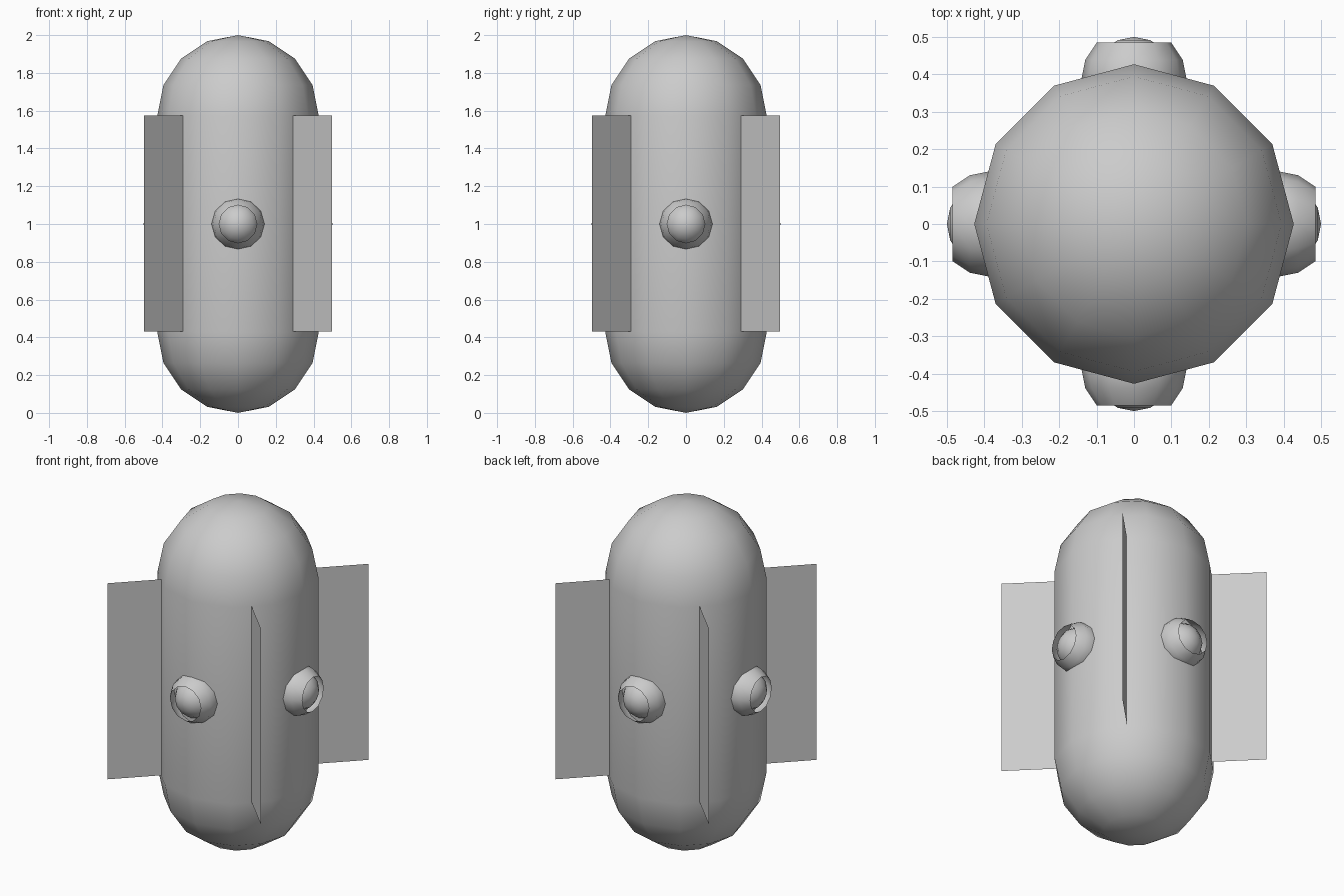
import bpy, math
from mathutils import Matrix

if "Cube" in bpy.data.objects:
    bpy.data.objects.remove(bpy.data.objects["Cube"])

SEG = 12
R = 0.427          # body radius
EYE_R = 0.141      # socket radius
EYE_C = 0.385      # socket centre distance from the axis


def add_object(name, verts, faces, smooth=True):
    mesh = bpy.data.meshes.new(name)
    mesh.from_pydata(verts, [], faces)
    mesh.update()
    for p in mesh.polygons:
        p.use_smooth = smooth
    obj = bpy.data.objects.new(name, mesh)
    bpy.context.collection.objects.link(obj)
    return obj


def lathe(name, profile, matrix=Matrix()):
    """Spin (radius, height) points round z; radius 0 makes a pole."""
    verts, rings, faces = [], [], []
    for r, h in profile:
        n = 1 if r < 1e-6 else SEG
        rings.append([len(verts) + (i % n) for i in range(SEG)])
        for i in range(n):
            a = 2 * math.pi * i / SEG
            verts.append(matrix @ Matrix.Translation((r * math.cos(a), r * math.sin(a), h)).to_translation())
    for lo, hi in zip(rings, rings[1:]):
        for i in range(SEG):
            j = (i + 1) % SEG
            face = list(dict.fromkeys((lo[i], lo[j], hi[j], hi[i])))
            faces.append(face)
    return add_object(name, verts, faces)


def arc(radius, centre, start, end):
    """Arc points in 22.5 degree steps, measured from the lower pole."""
    return [(radius * math.sin(math.radians(22.5 * k)),
             centre - radius * math.cos(math.radians(22.5 * k)))
            for k in range(start, end + 1)]


# Capsule body
lathe("body", arc(R, R, 0, 4) + arc(R, 2 - R, 4, 8))

# Four sockets, each an open shell with a domed lens inside
for i, side in enumerate(("right", "back", "left", "front")):
    turn = Matrix.Rotation(i * math.pi / 2, 4, 'Z') @ Matrix.Rotation(math.pi / 2, 4, 'Y')
    place = Matrix.Translation((0, 0, 1)) @ turn
    lathe(side + "_socket", arc(EYE_R, EYE_C, 2, 6), place)
    lathe(side + "_lens", arc(0.115, 0.385, 2, 8), place)

# Four thin diagonal fins
for sx, sy, name in ((1, 1, "back_right"), (-1, 1, "back_left"),
                     (-1, -1, "front_left"), (1, -1, "front_right")):
    a, b, lo, hi = 0.28, 0.497, R + 0.003, 1.575
    add_object(name + "_fin",
               [(sx * a, sy * a, lo), (sx * b, sy * b, lo),
                (sx * b, sy * b, hi), (sx * a, sy * a, hi)],
               [(0, 1, 2, 3)], smooth=False)
